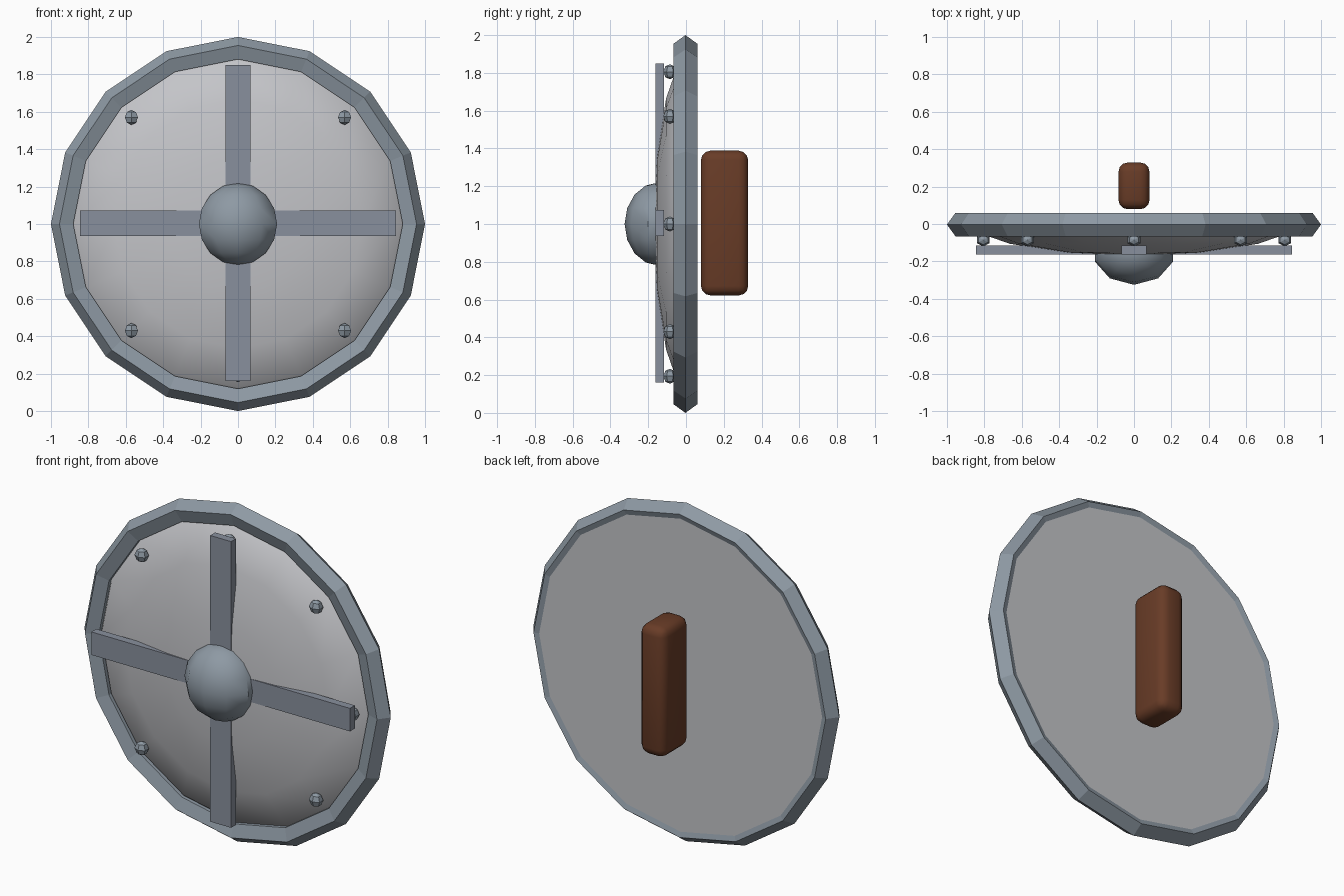
import bpy, bmesh, math
from mathutils import Matrix, Vector

cube = bpy.data.objects.get("Cube")
if cube:
    bpy.data.objects.remove(cube, do_unlink=True)


def material(name, rgb):
    m = bpy.data.materials.new(name)
    m.use_nodes = True
    m.diffuse_color = (*rgb, 1)
    m.node_tree.nodes["Principled BSDF"].inputs["Base Color"].default_value = (*rgb, 1)
    return m


pale_steel = material("pale steel", (0.55, 0.555, 0.58))
blue_steel = material("blue steel", (0.27, 0.32, 0.37))
bar_steel = material("bar steel", (0.25, 0.28, 0.34))
leather = material("brown leather", (0.14, 0.045, 0.02))


def finish(name, bm, mat, location, smooth=None):
    mesh = bpy.data.meshes.new(name)
    bmesh.ops.recalc_face_normals(bm, faces=bm.faces)
    bm.to_mesh(mesh)
    bm.free()
    mesh.materials.append(mat)
    obj = bpy.data.objects.new(name, mesh)
    bpy.context.collection.objects.link(obj)
    obj.location = location
    if smooth:
        bpy.ops.object.select_all(action="DESELECT")
        obj.select_set(True)
        bpy.context.view_layer.objects.active = obj
        bpy.ops.object.shade_smooth_by_angle(angle=math.radians(smooth))
    return obj


def ball(segments, rings, size):
    bm = bmesh.new()
    bmesh.ops.create_uvsphere(bm, u_segments=segments, v_segments=rings, radius=1)
    bmesh.ops.scale(bm, vec=size, verts=bm.verts)
    return bm


def box(name, size, mat, location, bevel=0):
    bm = bmesh.new()
    bmesh.ops.create_cube(bm, size=1)
    bmesh.ops.scale(bm, vec=size, verts=bm.verts)
    if bevel:
        bmesh.ops.bevel(bm, geom=bm.edges[:], offset=bevel, segments=3,
                        profile=0.5, affect="EDGES")
    return finish(name, bm, mat, location, 40 if bevel else None)


# Rim: faceted ring with a five-sided section
bpy.ops.mesh.primitive_torus_add(major_segments=16, minor_segments=5,
                                 major_radius=0.934, minor_radius=0.066,
                                 location=(0, -0.003, 1),
                                 rotation=(math.pi / 2, 0, 0))
rim = bpy.context.object
rim.name = "rim"
rim.data.materials.append(blue_steel)
for p in rim.data.polygons:
    p.use_smooth = False

# Domed face: half a flattened ball closed by a flat back
bm = ball(16, 8, (0.94, 0.94, 0.22))
bmesh.ops.delete(bm, geom=[v for v in bm.verts if v.co.z < -0.01], context="VERTS")
bmesh.ops.holes_fill(bm, edges=[e for e in bm.edges if e.is_boundary], sides=0)
bmesh.ops.rotate(bm, verts=bm.verts, matrix=Matrix.Rotation(math.pi / 2, 3, "X"))
finish("domed_face", bm, pale_steel, (0, 0.05, 1), 40)

# Crossed bars
box("upright_bar", (0.136, 0.046, 1.69), bar_steel, (0, -0.139, 1.005))
box("level_bar", (1.69, 0.046, 0.136), bar_steel, (0, -0.139, 1.005))

# Centre boss
finish("boss", ball(10, 8, (0.22, 0.18, 0.22)), blue_steel, (0, -0.145, 1.0), 40)

# Rivets around the face
for i in range(8):
    a = i * math.pi / 4
    finish(f"rivet_{i + 1}", ball(6, 4, (0.04, 0.035, 0.04)), blue_steel,
           Vector((0.806 * math.cos(a), -0.085, 1 + 0.806 * math.sin(a))))

# Grip behind the face
box("grip", (0.166, 0.25, 0.766), leather, (0, 0.204, 1.005), bevel=0.05)
